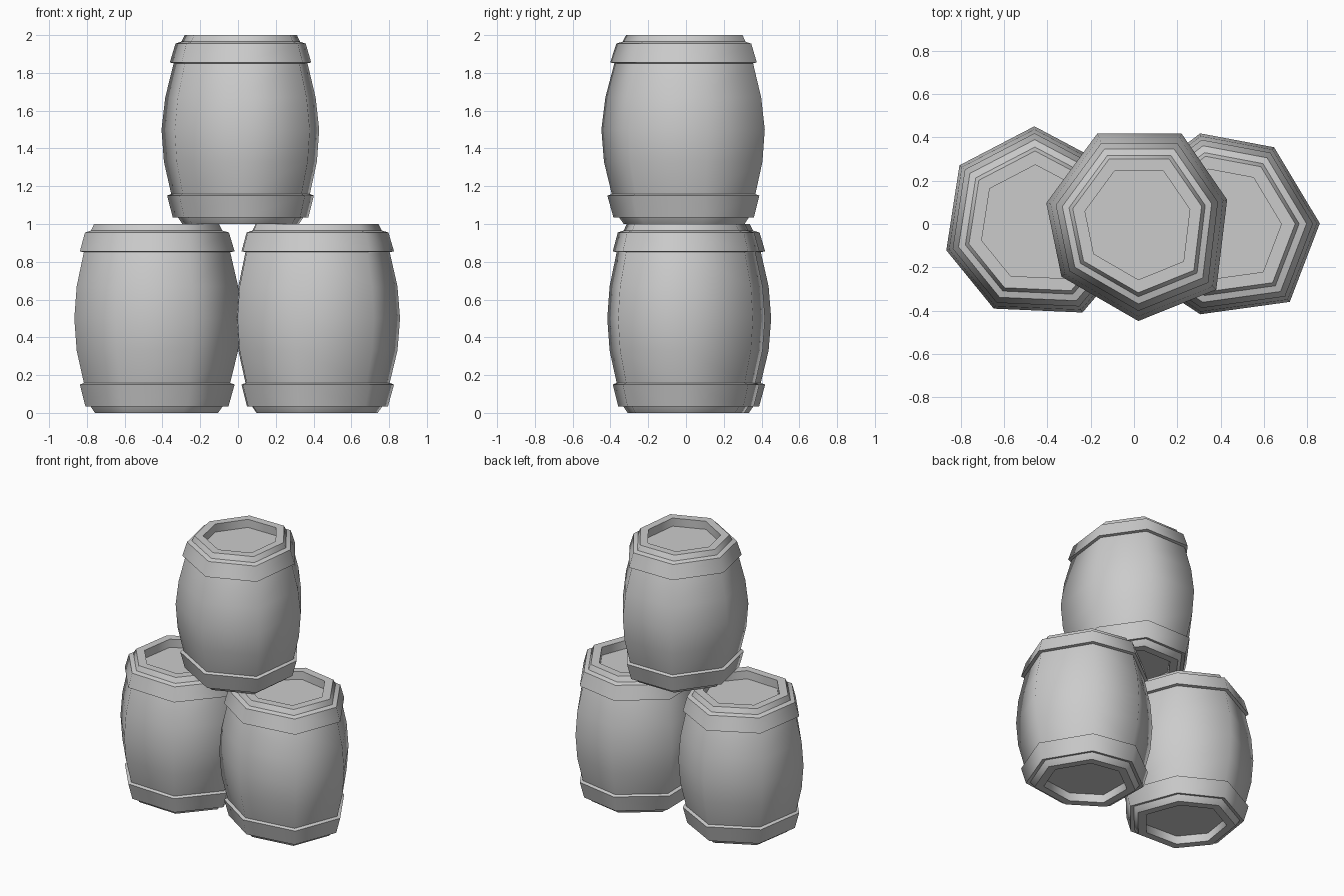
import bpy, bmesh, math
from mathutils import Matrix, Vector

cube = bpy.data.objects.get("Cube")
if cube:
    bpy.data.objects.remove(cube)

grey = bpy.data.materials.new("plain grey")
grey.use_nodes = True
colour = (0.6, 0.6, 0.6, 1)
grey.diffuse_color = colour
grey.node_tree.nodes["Principled BSDF"].inputs["Base Color"].default_value = colour

# Uneven seven-sided outline at the belly, counter-clockwise
OUTLINE = [(0.20, 0.41), (-0.19, 0.41), (-0.425, 0.09), (-0.355, -0.25),
           (0.0, -0.455), (0.36, -0.31), (0.41, 0.105)]

# Profiles as (share of the belly outline, height)
BODY = [(0.61, 0.06), (0.61, 0), (0.74, 0), (0.81, 0.045), (0.88, 0.16), (0.97, 0.33),
        (1, 0.5), (0.97, 0.67), (0.88, 0.85), (0.80, 0.955), (0.75, 1), (0.61, 1), (0.61, 0.94)]
LOWER_HOOP = [(0.80, 0.04), (0.86, 0.035), (0.93, 0.15), (0.87, 0.16)]
UPPER_HOOP = [(0.87, 0.85), (0.93, 0.855), (0.865, 0.955), (0.79, 0.965)]


def loft(name, profile, place, taper, closed):
    """Sweep the outline up a profile, with soft staves and crisp rims."""
    bm = bmesh.new()
    rows = []
    for share, z in profile:
        s = share * (1 + (taper - 1) * max(0, z - 0.5) * 2)
        rows.append([bm.verts.new(place @ Vector((x * s, y * s, z))) for x, y in OUTLINE])
    pairs = list(zip(rows, rows[1:])) + ([(rows[-1], rows[0])] if closed else [])
    n = len(OUTLINE)
    for low, high in pairs:
        for i in range(n):
            j = (i + 1) % n
            bm.faces.new((low[i], low[j], high[j], high[i]))
    if not closed:
        bm.faces.new(rows[0])
        bm.faces.new(rows[-1])
    bmesh.ops.recalc_face_normals(bm, faces=bm.faces)
    for f in bm.faces:
        f.smooth = True
    for e in bm.edges:
        level = abs(e.verts[0].co.z - e.verts[1].co.z) < 0.001
        e.smooth = not (level and e.calc_face_angle(0) > math.radians(28))
    mesh = bpy.data.meshes.new(name)
    bm.to_mesh(mesh)
    bm.free()
    mesh.materials.append(grey)
    bpy.context.collection.objects.link(bpy.data.objects.new(name, mesh))


def barrel(name, centre, turn, mirror=1, taper=1):
    place = (Matrix.Translation(centre) @ Matrix.Rotation(math.radians(turn), 4, "Z")
             @ Matrix.Diagonal((mirror, 1, 1, 1)))
    loft(name + "_barrel_body", BODY, place, taper, False)
    loft(name + "_barrel_lower_hoop", LOWER_HOOP, place, taper, True)
    loft(name + "_barrel_upper_hoop", UPPER_HOOP, place, taper, True)


# Two barrels side by side with one stacked on top
barrel("right", (-0.448, -0.005, 0), 27.5)
barrel("left", (0.403, -0.005, 0), 91, mirror=-1)
barrel("top", (0.02, 0.007, 1), 0, taper=0.95)
